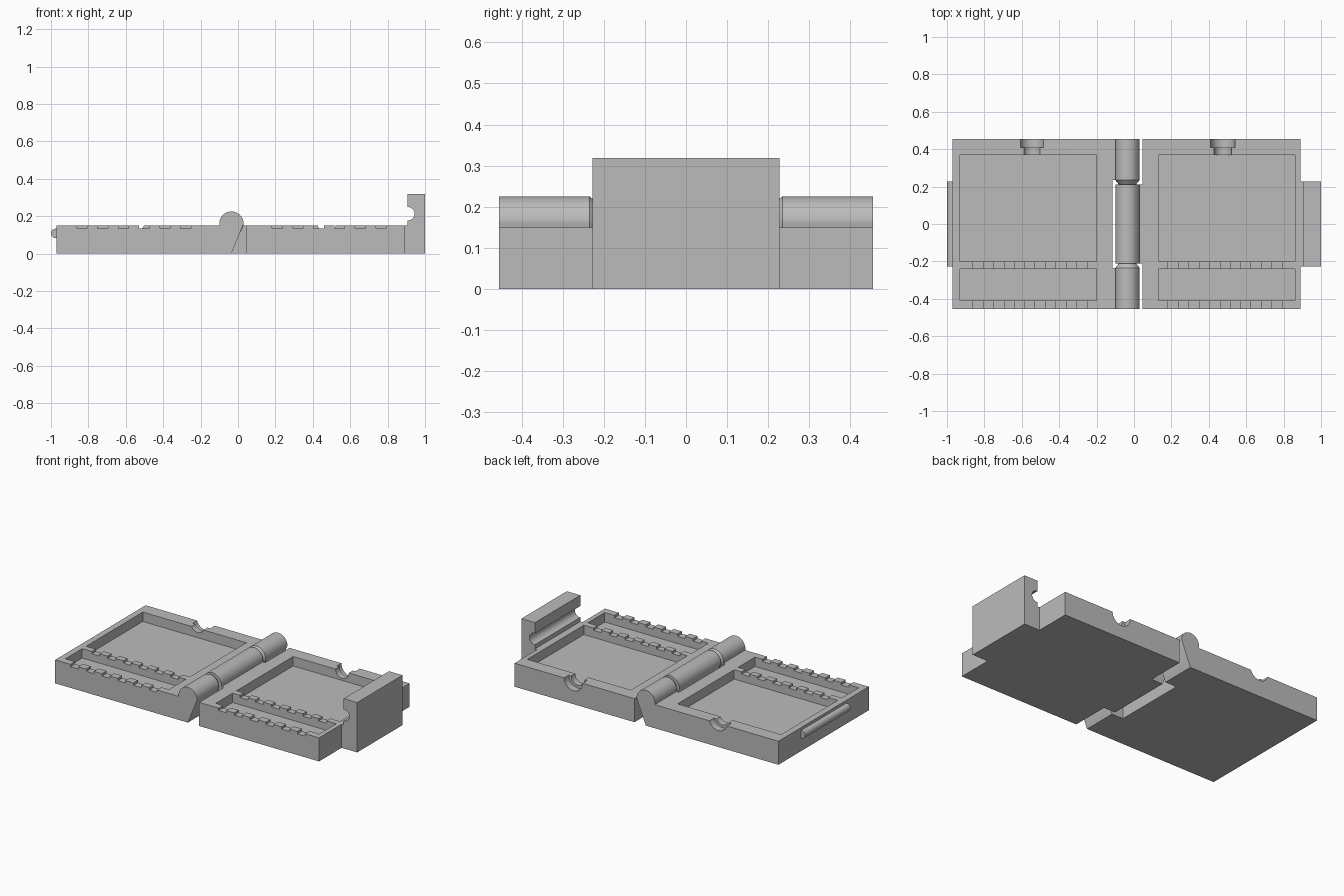
import bpy, bmesh, math
from mathutils import Vector

if "Cube" in bpy.data.objects:
    bpy.data.objects.remove(bpy.data.objects["Cube"], do_unlink=True)

grey = bpy.data.materials.new("plain grey")
grey.use_nodes = True
grey.diffuse_color = (0.5, 0.5, 0.5, 1)
grey.node_tree.nodes["Principled BSDF"].inputs["Base Color"].default_value = (0.5, 0.5, 0.5, 1)

AX, AZ, R = -0.035, 0.16, 0.065      # hinge axis and barrel radius
TOP, DEPTH, FLOOR = 0.15, 0.455, 0.09


def mirror(x):
    return 2 * AX - x


def arc(cx, cz, r, a0, a1, n=24):
    angles = [math.radians(a0 + (a1 - a0) * i / n) for i in range(n + 1)]
    return [(cx + r * math.cos(a), cz + r * math.sin(a)) for a in angles]


def prism(name, profile, y0, y1):
    """Extrude an x-z outline from y0 to y1."""
    bm = bmesh.new()
    face = bm.faces.new([bm.verts.new((x, y0, z)) for x, z in profile])
    ext = bmesh.ops.extrude_face_region(bm, geom=[face])
    moved = [g for g in ext["geom"] if isinstance(g, bmesh.types.BMVert)]
    bmesh.ops.translate(bm, verts=moved, vec=Vector((0, y1 - y0, 0)))
    bmesh.ops.recalc_face_normals(bm, faces=bm.faces)
    mesh = bpy.data.meshes.new(name)
    bm.to_mesh(mesh)
    bm.free()
    mesh.materials.append(grey)
    ob = bpy.data.objects.new(name, mesh)
    bpy.context.collection.objects.link(ob)
    return ob


def box(name, x0, x1, y0, y1, z0, z1):
    return prism(name, [(x0, z0), (x1, z0), (x1, z1), (x0, z1)], y0, y1)


def rod(name, x, z, r, y0, y1):
    return prism(name, arc(x, z, r, 0, 360, 40)[:-1], y0, y1)


def activate(ob):
    bpy.ops.object.select_all(action="DESELECT")
    ob.select_set(True)
    bpy.context.view_layer.objects.active = ob


def carve(ob, cutters):
    activate(ob)
    for c in cutters:
        mod = ob.modifiers.new("cut", "BOOLEAN")
        mod.operation, mod.solver, mod.object = "DIFFERENCE", "EXACT", c
        bpy.ops.object.modifier_apply(modifier=mod.name)
        bpy.data.objects.remove(c, do_unlink=True)


def tray_cutters(flip, bore_z):
    """Pockets, holder notches and rear bore for one tray."""
    m = mirror if flip else (lambda x: x)

    def cut(xa, xb, *rest):
        a, b = sorted((m(xa), m(xb)))
        return box("cutter", a, b, *rest)

    cuts = [cut(-0.93, -0.2, -0.2, 0.37, FLOOR, 0.3),
            cut(-0.93, -0.2, -0.41, -0.24, FLOOR, 0.3)]
    for i in range(6):
        x = -0.862 + 0.111 * i
        cuts.append(cut(x, x + 0.055, -0.5, -0.405, 0.135, 0.3))
        cuts.append(cut(x, x + 0.055, -0.245, -0.195, 0.135, 0.3))
    bx = m(-0.545)
    cuts.append(rod("cutter", bx, bore_z, R, 0.41, 0.5))
    cuts.append(rod("cutter", bx, bore_z, 0.047, 0.36, 0.42))
    return cuts


# Left tray, running into the outer hinge barrels
barrel = arc(AX, AZ, R, 0, 188)
left_tray = prism("left_tray", [(-0.97, 0), (AX, 0)] + barrel + [(-0.11, TOP), (-0.97, TOP)],
                  -DEPTH, DEPTH)
carve(left_tray, [box("cutter", -0.115, 0.1, -0.235, 0.235, -0.1, 0.4)] + tray_cutters(False, 0.17))

# Tapered barrel ends
tapers = []
for side, label in ((-1, "front"), (1, "rear")):
    taper = rod(label + "_barrel_taper", AX, AZ, R, side * 0.235, side * 0.212)
    for v in taper.data.vertices:
        if abs(v.co.y) < 0.22:
            v.co.x = AX + (v.co.x - AX) * 0.72
            v.co.z = AZ + (v.co.z - AZ) * 0.72
    tapers.append(taper)

# Right tray
right_tray = box("right_tray", 0.045, 0.89, -DEPTH, DEPTH, 0, TOP)
carve(right_tray, tray_cutters(True, 0.15))

# Central hinge knuckle carried by the right tray
outline = [(AX, 0), (0.045, 0), (0.045, TOP)] + arc(AX, AZ, R, -8, 180)
knuckle = prism("hinge_knuckle", outline, -0.21, 0.21)

# Upright latch with a concave groove, and the ridge it snaps over
groove = arc(0.908, 0.213, 0.036, -90, 90)
latch = prism("latch", [(0.89, 0), (1, 0), (1, 0.318), (0.905, 0.318), (0.905, 0.249)]
              + groove[::-1] + [(0.905, 0.177), (0.905, TOP), (0.89, TOP)], -0.228, 0.228)
ridge = rod("catch_ridge", -0.975, 0.108, 0.025, -0.228, 0.228)

for ob in [left_tray, right_tray, knuckle, latch, ridge] + tapers:
    activate(ob)
    bpy.ops.object.shade_smooth_by_angle(angle=math.radians(30))
